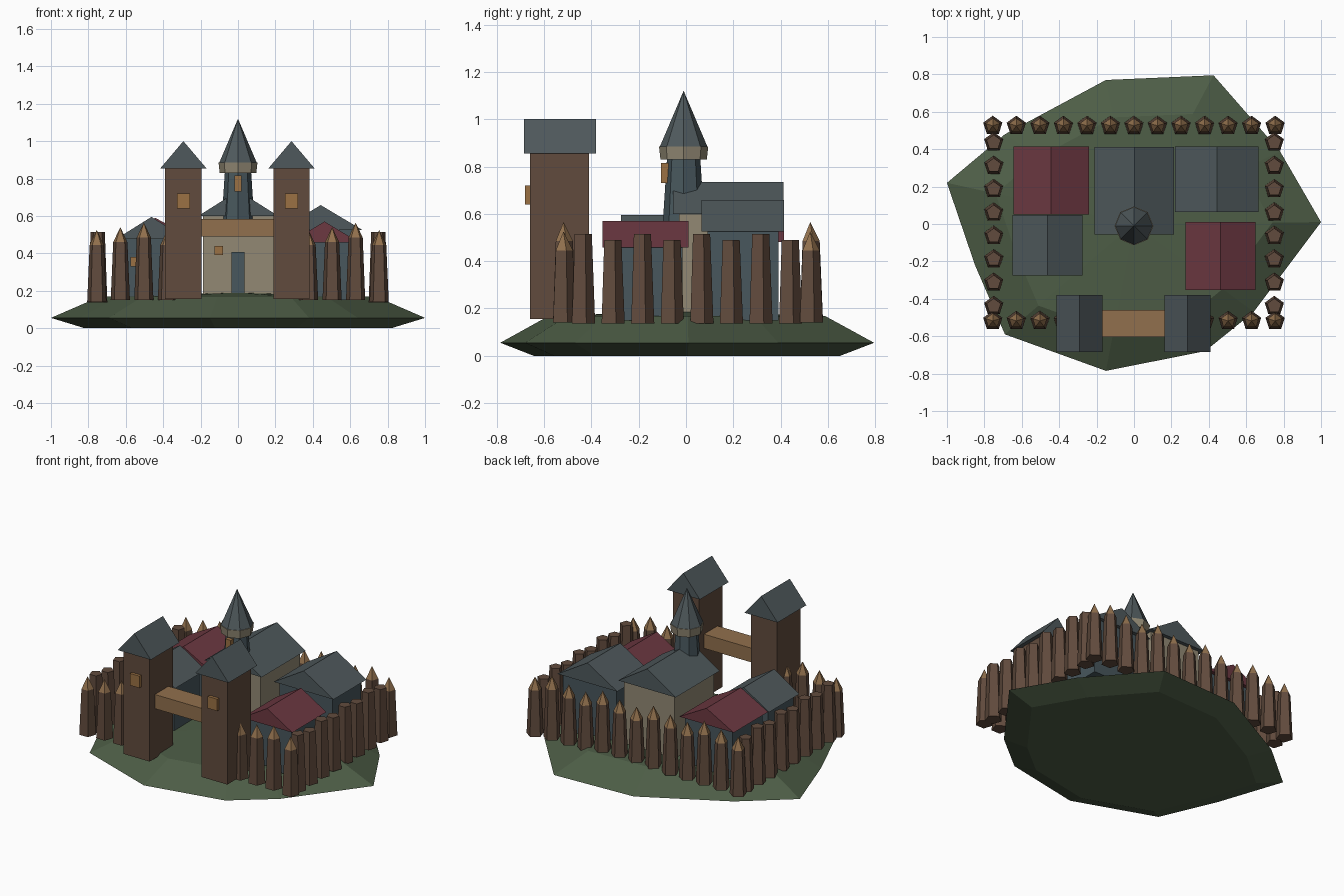
import bpy, bmesh, math

if "Cube" in bpy.data.objects:
    bpy.data.objects.remove(bpy.data.objects["Cube"])


def material(name, rgb):
    # sRGB 0-255 to linear
    lin = [((c / 255 + 0.055) / 1.055) ** 2.4 for c in rgb]
    m = bpy.data.materials.new(name)
    m.diffuse_color = (*lin, 1)
    m.use_nodes = True
    m.node_tree.nodes["Principled BSDF"].inputs["Base Color"].default_value = m.diffuse_color
    return m


GRASS = material("grass_green", (77, 93, 70))
BROWN = material("dark_wood", (97, 75, 61))
TIMBER = material("light_timber", (145, 112, 77))
STONE = material("beige_plaster", (146, 137, 116))
ROOF = material("slate_roof", (79, 89, 92))
RED = material("red_roof", (108, 56, 65))
WALL = material("blue_grey_wall", (72, 87, 93))
GLOW = material("amber_window", (155, 113, 68))


def mesh(name, verts, faces, mat):
    me = bpy.data.meshes.new(name)
    me.from_pydata(verts, [], faces)
    bm = bmesh.new()
    bm.from_mesh(me)
    bmesh.ops.recalc_face_normals(bm, faces=bm.faces)
    bm.to_mesh(me)
    bm.free()
    me.materials.append(mat)
    ob = bpy.data.objects.new(name, me)
    bpy.context.collection.objects.link(ob)
    return ob


def prism(name, profile, y0, y1, mat):
    # extrude an (x, z) profile along y
    n = len(profile)
    v = [(x, y, z) for y in (y0, y1) for x, z in profile]
    f = [tuple(range(n)), tuple(range(n, 2 * n))]
    f += [(i, (i + 1) % n, n + (i + 1) % n, n + i) for i in range(n)]
    return mesh(name, v, f, mat)


def box(name, x0, x1, y0, y1, z0, z1, mat):
    return prism(name, [(x0, z0), (x1, z0), (x1, z1), (x0, z1)], y0, y1, mat)


def gable(name, x0, x1, y0, y1, eave, ridge, mat):
    return prism(name, [(x0, eave), (x1, eave), ((x0 + x1) / 2, ridge)], y0, y1, mat)


def cone(name, sides, x, y, z0, z1, r0, r1, mat):
    # tapered cylinder with one corner facing +y
    ang = [math.pi / 2 + 2 * math.pi * i / sides for i in range(sides)]
    v = [(x + r0 * math.cos(a), y + r0 * math.sin(a), z0) for a in ang]
    f = [tuple(range(sides))]
    if r1 > 0:
        v += [(x + r1 * math.cos(a), y + r1 * math.sin(a), z1) for a in ang]
        f.append(tuple(range(sides, 2 * sides)))
        f += [(i, (i + 1) % sides, sides + (i + 1) % sides, sides + i) for i in range(sides)]
    else:
        v.append((x, y, z1))
        f += [(i, (i + 1) % sides, sides) for i in range(sides)]
    return mesh(name, v, f, mat)


# Mound: irregular outline, narrower base, raised plateau
rim = [(1, .01), (.78, .39), (.425, .795), (-.15, .77), (-.69, .48), (-1, .22),
       (-.85, -.22), (-.69, -.59), (-.15, -.785), (.38, -.68), (.64, -.47)]
n = len(rim)
verts = []
for s, z in ((.82, 0), (1, .055), (.74, .168)):
    verts += [(x * s, y * s, z) for x, y in rim]
verts.append((0, 0, .19))
faces = [tuple(range(n))]
for k in (0, n):
    faces += [(k + i, k + (i + 1) % n, k + n + (i + 1) % n, k + n + i) for i in range(n)]
faces += [(2 * n + i, 2 * n + (i + 1) % n, 3 * n) for i in range(n)]
mesh("mound", verts, faces, GRASS)


# Palisade: pointed stakes front and back, blunt ones on the sides
def stake(x, y, z0, top, pointed):
    shaft = top - .08 if pointed else top
    cone("palisade_stake", 5, x, y, z0, shaft, .054, .04, BROWN)
    if pointed:
        cone("stake_tip", 5, x, y, shaft, top, .04, 0, TIMBER)


for i in range(13):
    x = -.755 + i * .1258
    top = (.525, .54, .565)[i % 3]
    base = .14 if i in (0, 12) else .15
    stake(x, .525, base, top, True)
    if abs(x) > .3:
        stake(x, -.518, base, top, True)
for side in (-1, 1):
    for i in range(8):
        stake(side * .75, -.438 + i * .125, .137, (.515, .49)[i % 2], False)

# Gate towers and the beam between them
for x in (-.292, .286):
    box("gate_tower", x - .097, x + .097, -.66, -.41, .155, .86, BROWN)
    gable("gate_tower_roof", x - .123, x + .123, -.685, -.38, .855, 1.0, ROOF)
    box("gate_tower_window", x - .035, x + .035, -.68, -.655, .64, .72, GLOW)
box("gate_beam", -.2, .195, -.605, -.46, .49, .585, TIMBER)


# Houses with solid gabled roofs, ridge along y
def house(name, x0, x1, y0, y1, eave, ridge, wall, roof, inset=.025):
    box(name + "_walls", x0 + inset, x1 - inset, y0 + inset, y1 - inset, .15, eave + .005, wall)
    gable(name + "_roof", x0, x1, y0, y1, eave, ridge, roof)


house("great_hall", -.212, .215, -.055, .412, .6, .735, STONE, ROOF)
house("back_left_house", -.645, -.24, .05, .415, .48, .59, WALL, RED)
house("front_left_house", -.65, -.275, -.275, .047, .478, .595, WALL, ROOF)
house("back_right_house", .22, .665, .065, .415, .525, .658, WALL, ROOF)
house("front_right_house", .275, .65, -.352, .01, .458, .57, WALL, RED)

# Door and windows
box("hall_door", -.036, .036, -.04, -.025, .17, .408, WALL)
box("hall_window", -.125, -.08, -.04, -.025, .39, .44, GLOW)
box("house_window", -.575, -.53, -.26, -.245, .33, .38, GLOW)

# Spire turret on the hall
ty = -.01
cone("turret_shaft", 8, 0, ty, .5, .84, .092, .07, WALL)
cone("turret_collar", 8, 0, ty, .83, .885, .098, .104, STONE)
cone("turret_spire", 8, 0, ty, .885, 1.12, .1, 0, ROOF)
box("turret_window", -.02, .02, -.106, -.07, .73, .815, GLOW)
